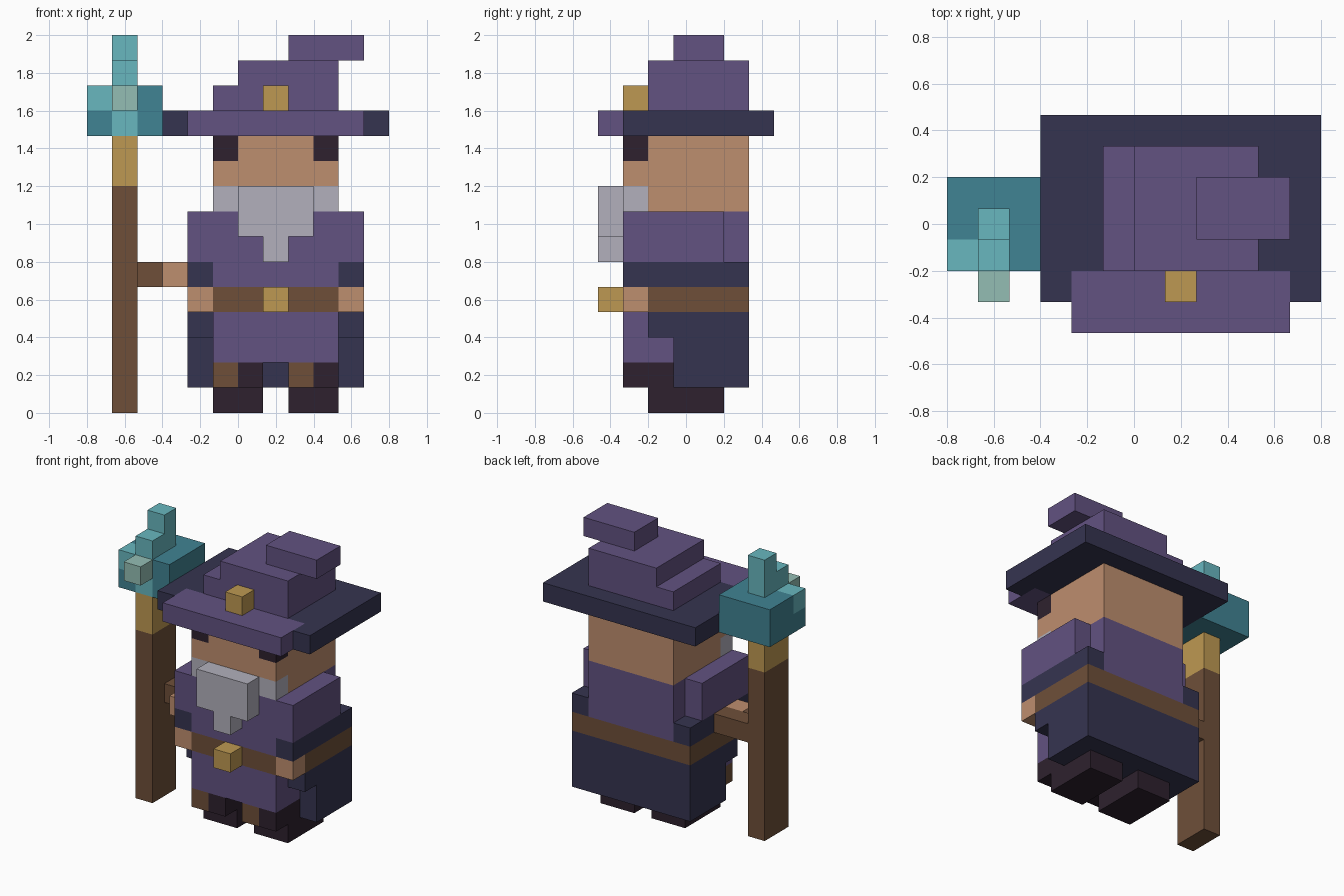
import bpy
import bmesh
from mathutils import Matrix, Vector

if "Cube" in bpy.data.objects:
    bpy.data.objects.remove(bpy.data.objects["Cube"], do_unlink=True)

U = 2 / 15                                # edge of one block
ORIGIN = Vector((-6 * U, -3.5 * U, 0))    # corner of the block grid


def material(name, rgb):
    """Flat material from 8-bit sRGB values."""
    lin = [(c / 255 / 12.92) if c <= 10 else ((c / 255 + 0.055) / 1.055) ** 2.4 for c in rgb]
    mat = bpy.data.materials.new(name)
    mat.use_nodes = True
    mat.diffuse_color = (*lin, 1)
    mat.node_tree.nodes["Principled BSDF"].inputs["Base Color"].default_value = (*lin, 1)
    return mat


PURPLE = material("purple cloth", (98, 82, 129))
NAVY = material("navy cloth", (53, 52, 80))
SKIN = material("skin", (190, 142, 110))
BROWN = material("brown wood and leather", (110, 79, 57))
GOLD = material("gold", (190, 153, 82))
GREY = material("grey hair", (178, 176, 188))
DARK = material("dark leather", (46, 33, 46))
TEAL = material("deep teal crystal", (64, 131, 147))
AQUA = material("light teal crystal", (104, 183, 191))
PALE = material("pale gem", (148, 190, 180))


def part(name, mat, *boxes):
    """One object from boxes given in block units: x0, x1, y0, y1, z0, z1."""
    bm = bmesh.new()
    for x0, x1, y0, y1, z0, z1 in boxes:
        size = Vector((x1 - x0, y1 - y0, z1 - z0)) * U
        centre = Vector((x0 + x1, y0 + y1, z0 + z1)) * U / 2 + ORIGIN
        bmesh.ops.create_cube(bm, size=1, matrix=Matrix.Translation(centre) @ Matrix.Diagonal((*size, 1)))
    mesh = bpy.data.meshes.new(name)
    bm.to_mesh(mesh)
    bm.free()
    mesh.materials.append(mat)
    obj = bpy.data.objects.new(name, mesh)
    bpy.context.collection.objects.link(obj)
    return obj


def pair(name, mat, *boxes):
    """The part on the right of the body and its mirror on the left."""
    part("right_" + name, mat, *boxes)
    part("left_" + name, mat, *[(15 - b, 15 - a, *rest) for a, b, *rest in boxes])


# Boots: sole, dark toe and a brown patch on the same side of each foot
for side, x in (("right", 5), ("left", 8)):
    part(side + "_boot", DARK, (x, x + 2, 2, 5, 0, 1),
         (x + 1, x + 2, 1, 3, 1, 2), (x, x + 1, 2, 3, 1, 2))
    part(side + "_boot_patch", BROWN, (x, x + 1, 1, 2, 1, 2))

# Robe and coat
part("robe_skirt", PURPLE, (5, 10, 1, 3, 2, 4))
part("coat", NAVY, (4, 11, 3, 6, 1, 4))
pair("coat_flap", NAVY, (4, 5, 2, 3, 3, 4))
part("belt", BROWN, (4, 11, 2, 6, 4, 5), (5, 10, 1, 2, 4, 5))
part("belt_buckle", GOLD, (7, 8, 0, 1, 4, 5))
part("torso", PURPLE, (5, 10, 1, 6, 5, 8))

# Arms
pair("sleeve", PURPLE, (4, 5, 1, 5, 6, 8))
pair("cuff", NAVY, (4, 5, 1, 6, 5, 6))
pair("hand", SKIN, (4, 5, 1, 2, 4, 5))
part("gripping_fingers", SKIN, (3, 4, 2, 3, 5, 6))

# Head
part("head", SKIN, (5, 10, 2, 6, 8, 11), (5, 10, 1, 2, 9, 10), (6, 9, 1, 2, 10, 11))
pair("eye", DARK, (5, 6, 1, 2, 10, 11))
part("beard", GREY, (5, 10, 1, 2, 8, 9), (6, 9, 0, 1, 7, 9), (7, 8, 0, 1, 6, 7))

# Hat
part("hat_brim", NAVY, (3, 12, 2, 7, 11, 12), (3, 4, 1, 2, 11, 12), (11, 12, 1, 2, 11, 12))
part("hat_front_brim", PURPLE, (4, 11, 0, 2, 11, 12))
part("hat_crown", PURPLE, (5, 10, 2, 6, 12, 13), (6, 10, 2, 6, 13, 14))
part("hat_tip", PURPLE, (8, 11, 3, 5, 14, 15))
part("hat_buckle", GOLD, (7, 8, 1, 2, 12, 13))

# Staff
part("staff_shaft", BROWN, (1, 2, 2, 4, 0, 9))
part("staff_handle", BROWN, (2, 4, 3, 4, 5, 6))
part("staff_collar", GOLD, (1, 2, 2, 4, 9, 11))
part("staff_crystal", TEAL, (0, 3, 3, 5, 11, 13), (2, 3, 2, 3, 11, 13), (0, 1, 2, 3, 11, 12))
part("staff_crystal_facets", AQUA, (0, 1, 2, 3, 12, 13), (1, 2, 2, 3, 11, 14))
part("staff_crystal_spike", AQUA, (1, 2, 3, 4, 13, 15))
part("staff_gem", PALE, (1, 2, 1, 2, 12, 13))
